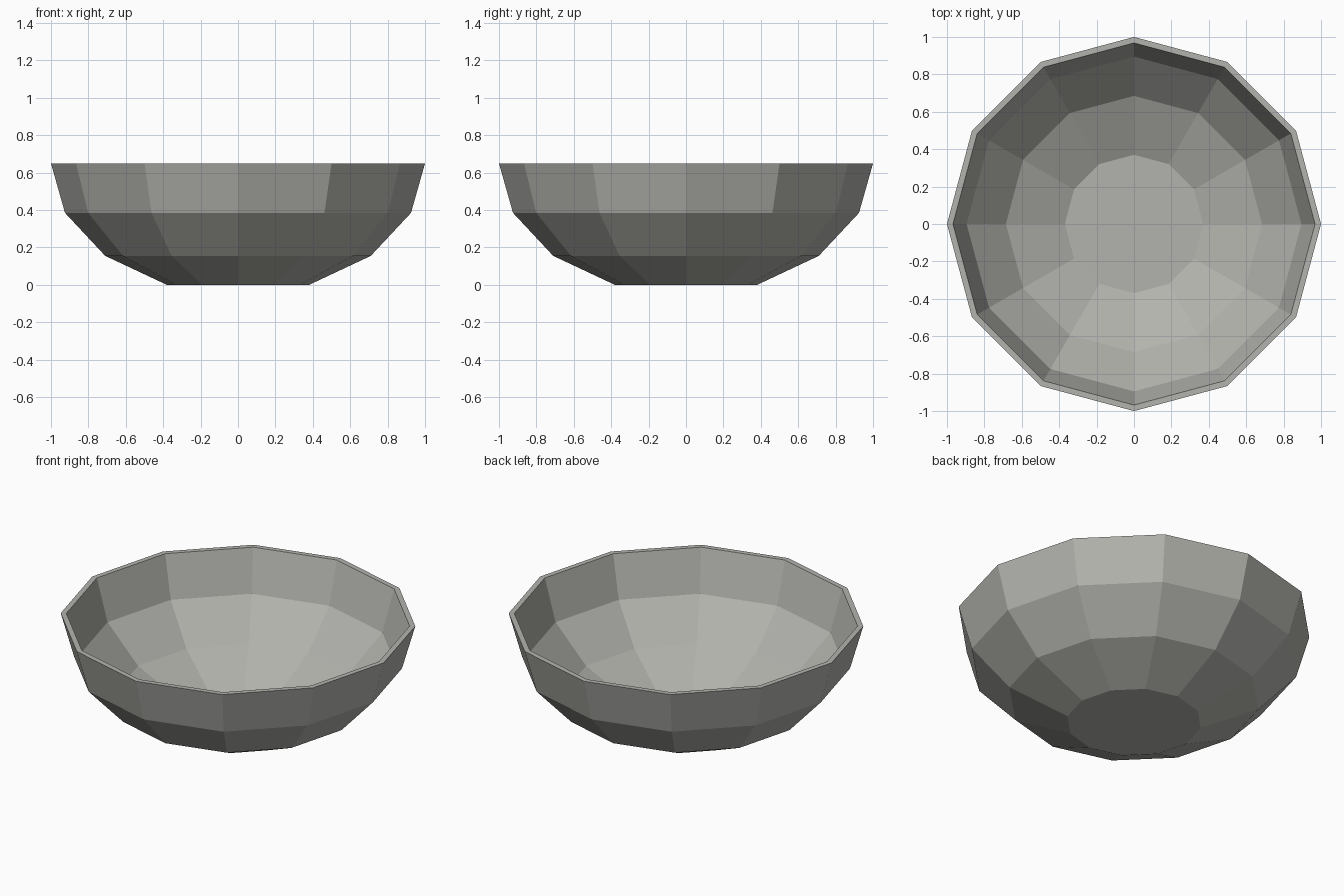
import bpy
import bmesh
from math import cos, sin, tau

cube = bpy.data.objects.get("Cube")
if cube:
    bpy.data.objects.remove(cube, do_unlink=True)

SIDES = 12

# Warm grey material
grey = bpy.data.materials.new("warm_grey")
grey.use_nodes = True
colour = (0.45, 0.45, 0.42, 1)
grey.diffuse_color = colour
grey.node_tree.nodes["Principled BSDF"].inputs["Base Color"].default_value = colour

# Wall section: outside from foot to rim, then inside from rim to floor (radius, height)
profile = [(0.38, 0), (0.71, 0.155), (0.925, 0.385), (1, 0.65),
           (0.968, 0.65), (0.895, 0.395), (0.685, 0.18), (0.37, 0.03)]

# Faceted bowl shell
bm = bmesh.new()
rings = [[bm.verts.new((r * cos(tau * i / SIDES), r * sin(tau * i / SIDES), z))
          for i in range(SIDES)] for r, z in profile]
for low, high in zip(rings, rings[1:]):
    for i in range(SIDES):
        j = (i + 1) % SIDES
        bm.faces.new((low[i], low[j], high[j], high[i]))

# Flat foot and inner floor
bm.faces.new(rings[0][::-1])
bm.faces.new(rings[-1])
bmesh.ops.recalc_face_normals(bm, faces=bm.faces)

mesh = bpy.data.meshes.new("bowl")
bm.to_mesh(mesh)
bm.free()
mesh.materials.append(grey)
bowl = bpy.data.objects.new("bowl", mesh)
bpy.context.collection.objects.link(bowl)
